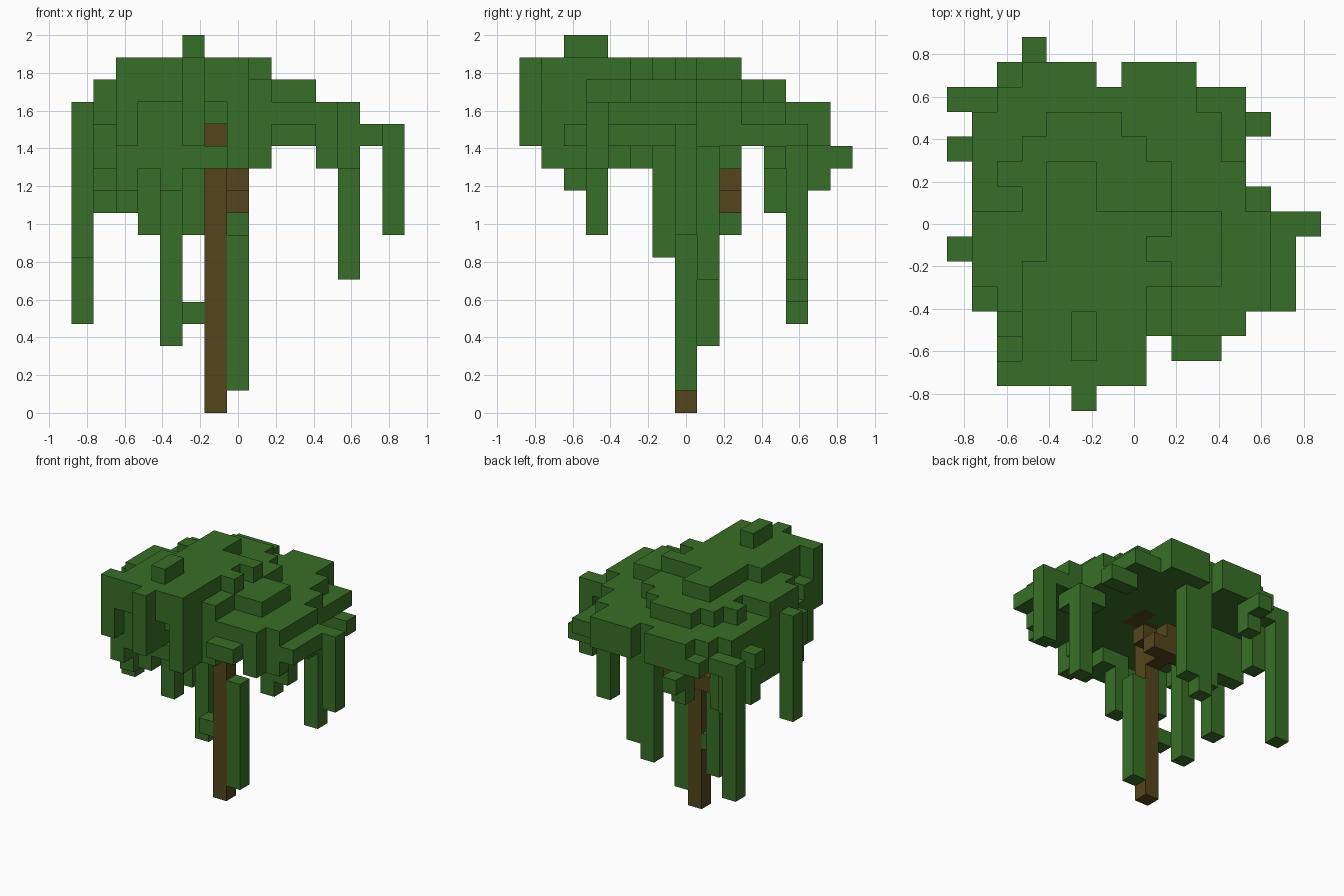
import bpy
import bmesh
from mathutils import Vector

cube = bpy.data.objects.get("Cube")
if cube:
    bpy.data.objects.remove(cube)

UNIT = 2 / 17
HALF = 7.5
SIDES = [Vector(d) for d in ((1, 0, 0), (-1, 0, 0), (0, 1, 0),
                             (0, -1, 0), (0, 0, 1), (0, 0, -1))]


def make_material(name, colour):
    material = bpy.data.materials.new(name)
    material.use_nodes = True
    material.diffuse_color = colour
    material.node_tree.nodes["Principled BSDF"].inputs["Base Color"].default_value = colour
    return material


def span(bounds):
    """Inclusive range from a single index or a pair of indices."""
    first, last = bounds if isinstance(bounds, tuple) else (bounds, bounds)
    return range(first, last + 1)


def block(columns, rows, levels):
    """Set of grid cells filling a box."""
    return {(i, j, k) for i in span(columns) for j in span(rows) for k in span(levels)}


def build(name, cells, solid, material):
    """Mesh of the cell sides that are not covered by another solid cell."""
    bm = bmesh.new()
    for cell in sorted(cells):
        centre = Vector(cell) + Vector((0.5 - HALF, 0.5 - HALF, 0.5))
        for side in SIDES:
            if tuple(int(c + s) for c, s in zip(cell, side)) in solid:
                continue
            u = Vector((side.y, side.z, side.x))
            v = side.cross(u)
            corners = [centre + (side + a) / 2 for a in (u + v, v - u, -u - v, u - v)]
            bm.faces.new([bm.verts.new(c * UNIT) for c in corners])
    bmesh.ops.remove_doubles(bm, verts=bm.verts, dist=UNIT / 100)
    mesh = bpy.data.meshes.new(name)
    bm.to_mesh(mesh)
    bm.free()
    mesh.materials.append(material)
    obj = bpy.data.objects.new(name, mesh)
    bpy.context.collection.objects.link(obj)


leaf_green = make_material("leaf green", (0.039, 0.159, 0.02, 1))
bark_brown = make_material("bark brown", (0.09, 0.06, 0.012, 1))

# Trunk, branches and the wood showing in the underside of the crown
trunk = block(6, 7, (0, 10))
branches = (block(6, 8, 9) | block((4, 7), 9, 9) | block(6, 9, 10)
            | block(7, 8, 10))
crown_wood = block((6, 7), 7, 12) | block(7, 8, 12) | block(6, 3, 12)

# Broad middle layer of the crown
middle = (block((3, 5), 13, 13) | block((7, 9), 13, 13)
          | block((1, 11), (8, 12), 13) | block((1, 12), (5, 7), 13)
          | block((2, 12), 4, 13) | block((3, 11), 3, 13)
          | block((2, 7), 2, 13) | block(2, 1, 13) | block(7, 1, 13)
          | block(5, (0, 1), 13) | block(0, 6, 13))

# Lower layer repeats the middle one, with a few outlying tufts
lower = {(i, j, 12) for i, j, k in middle}
lower |= (block(2, 13, 12) | block(1, 4, 12) | block(2, 3, 12)
          | block(13, (4, 7), 12) | block(0, 10, 12) | block((9, 10), 2, 12))

# Worn corner and edge of the middle layer, and the recess at the front
middle -= block(1, 12, 13) | block((10, 11), 12, 13) | block(11, (10, 11), 13)
lower -= block(6, 2, 12)

# Upper layers and the crest
upper = (block((4, 6), 11, 14) | block((3, 7), 10, 14) | block((2, 8), 9, 14)
         | block((3, 8), 8, 14) | block((1, 10), (5, 7), 14)
         | block((2, 8), 4, 14) | block((3, 8), 3, 14) | block((3, 7), 2, 14)
         | block((2, 7), 1, 14) | block(5, 0, 14))
top = (block((4, 5), (8, 9), 15) | block((4, 8), 7, 15) | block((4, 7), 6, 15)
       | block((3, 8), 5, 15) | block((3, 7), (2, 4), 15)
       | block((2, 7), 1, 15) | block(5, 0, 15))
crest = block(5, (2, 3), 16)

# Fringe hangs from the rim, longer on the right-hand side, absent at the back
fringe = block((2, 7), 2, 11) | block(7, 1, 11)
for i, j, k in lower:
    neighbours = [(i + 1, j, k), (i - 1, j, k), (i, j + 1, k), (i, j - 1, k)]
    rim = not all(n in lower for n in neighbours)
    back = j > 11 or (i > 7 and j > 8)
    if rim and not back and 0 < i < 13 and (j > 2 or 1 < i < 8 and j == 2):
        fringe.add((i, j, 11))
        if i < 3 and (j < 4 or j > 5):
            fringe.add((i, j, 10))
        if i == 1 and j > 8:
            fringe.add((i, j, 9))
fringe |= (block(2, 9, (9, 11)) | block(3, 13, (10, 11)) | block(3, 14, 11)
           | block((11, 12), 11, 11) | block(4, 2, 10))

# Hanging vines: column, row, levels
vines = set()
for column, row, levels in ((0, 6, (7, 13)), (0, 12, (4, 12)), (2, 3, (9, 11)),
                            (5, 3, (8, 11)), (4, 8, (3, 11)), (5, 7, 4),
                            (6, 12, (5, 11)), (7, 12, (6, 11)), (7, 7, (1, 7)),
                            (12, 8, (6, 11)), (14, 7, (8, 12)), (3, 9, (8, 11))):
    vines |= block(column, row, levels)

wood = {"trunk": trunk, "branches": branches, "crown_wood": crown_wood}
leaves = {"crown_crest": crest, "crown_top": top, "crown_upper": upper,
          "crown_middle": middle, "crown_lower": lower,
          "leaf_fringe": fringe, "hanging_vines": vines}
solid = set().union(*wood.values(), *leaves.values())
used = set()
for group, material in ((wood, bark_brown), (leaves, leaf_green)):
    for name, cells in group.items():
        build(name, cells - used, solid, material)
        used |= cells
